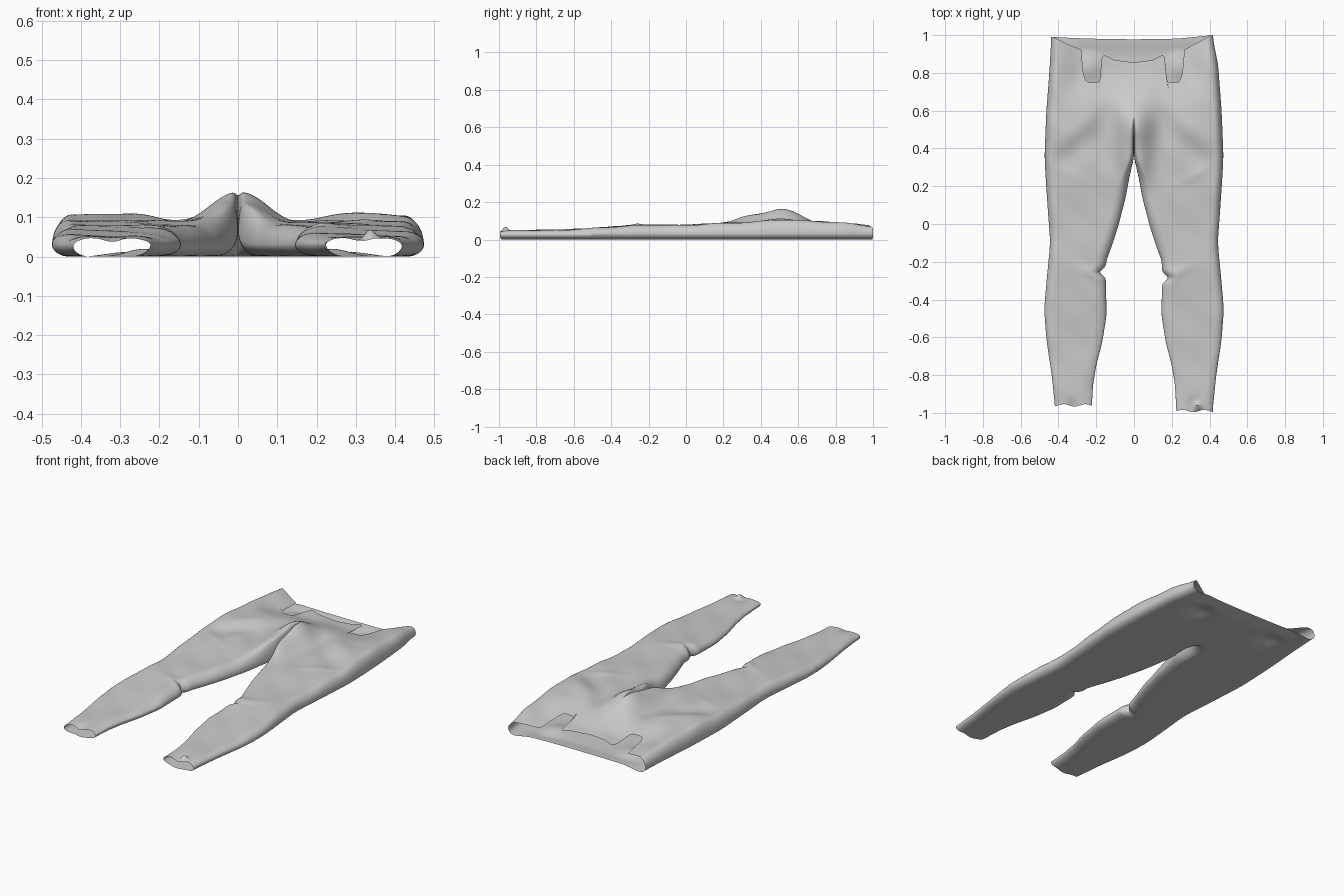
import bpy, bmesh
from math import sin, cos, pi, exp, sqrt

if "Cube" in bpy.data.objects:
    bpy.data.objects.remove(bpy.data.objects["Cube"])

COLS, ROWS = 56, 134
CROTCH = 0.55

# Profile tables: (position along y, value)
OUTER = [(-1, .415), (-.8, .435), (-.62, .463), (-.45, .476), (-.25, .458), (-.1, .443), (.1, .458),
         (.35, .474), (.6, .464), (.8, .448), (1, .437)]
INNER = [(-1, .225), (-.85, .217), (-.75, .2), (-.62, .167), (-.48, .145), (-.35, .148), (-.2, .148),
         (-.1, .112), (0, .08), (.15, .042), (.25, .024), (.35, .0005), (.54, .0005)]
HEIGHT = [(-1, .047), (-.8, .05), (-.55, .056), (-.3, .076), (0, .078), (.3, .092), (.5, .105),
          (.7, .1), (.85, .09), (1, .076)]
# Front waist edge with two slots: (distance from centre, y)
WAIST = [(0, .855), (.1, .868), (.166, .9), (.174, .765), (.185, .75), (.245, .75), (.262, .78),
         (.27, .92), (.35, .955), (.42, .99), (.5, .99)]


def lerp(tab, x):
    if x <= tab[0][0]:
        return tab[0][1]
    for (a, p), (b, q) in zip(tab, tab[1:]):
        if x <= b:
            return p + (q - p) * (x - a) / (b - a)
    return tab[-1][1]


def soft(tab, y, r=.03):
    return sum(lerp(tab, y + d * r) for d in (-1.5, -.75, 0, .75, 1.5)) / 5


def gauss(*v):
    return exp(-sum(a * a for a in v))


def step(a, b, x):
    t = min(1, max(0, (x - a) / (b - a)))
    return t * t * (3 - 2 * t)


def rounded(d, r):
    return 1.0 if d >= r else sqrt(max(0, 1 - (1 - d / r) ** 2))


def cloth_top(s, x, y):
    a = abs(x)
    z = soft(HEIGHT, y)
    z += .058 * gauss(a / .09, (y - .52) / .11)                     # crotch bulge
    z += .03 * gauss((a - .03) / .06, (y - .34) / .13)
    z -= .018 * gauss((a - .15) / .07, (y - .5) / .17)              # valley beside it
    z -= .036 * step(.6, .82, y) * (1 - step(.26, .42, a))          # low front waist
    z += .006 * gauss((y - .54 + .7 * (a - .25)) / .06, (a - .3) / .12)    # thigh folds
    z -= .010 * gauss((y - .42 + .6 * (a - .25)) / .07, (a - .3) / .1)
    z += .004 * gauss((y - .25 - .5 * (a - .3)) / .03, (a - .33) / .1)
    z += .008 * gauss((y + .27 - .4 * (a - .2)) / .03, (a - .22) / .08)    # knee folds
    z += .003 * sin(23 * y + 9 * x) * sin(17 * x + 5 * y)
    z -= .010 * gauss((a - .32) / .03, (y + .97) / .04)             # cuff dent
    if s > 0:
        z += .03 * gauss((x - .335) / .02, (y + .965) / .018)       # cuff curl
    return z


def add_half(bm, s):
    y0 = -.96 if s < 0 else -.99
    knee = -.255 if s < 0 else -.285
    rows = []
    for k in range(ROWS + 1):
        # Rows are uneven below the hip only, so both halves meet exactly at the seam
        y = -.98 + 1.97 * k / ROWS
        if y < 0:
            y *= y0 / -.98
        leg = y < CROTCH
        xi = soft(INNER, y, .015) if leg else 0.0
        xi += .032 * gauss((y - knee) / .022) if y < .2 else 0
        xo = soft(OUTER, y) - (.02 * step(.8, 1, y) if s > 0 else 0)
        open_in = step(.43, .57, y)
        mid_in = .03 + .06 * gauss((y - .48) / .14)
        top_r = .06 - .045 * step(.15, .4, y)
        ring = []
        for side in (0, 1):
            for j in range(COLS + 1):
                c = j if side == 0 else COLS - j
                a = xi + (xo - xi) * (1 - cos(pi * c / COLS)) / 2
                if side and c == COLS:
                    continue
                x = s * a
                yy = y
                # Waist rims: back nearly straight, front cut low with slots
                end = lerp(WAIST, a * .43 / xo if y > .6 else a) if side else .978 + .012 * (a / .43) ** 2
                if s > 0:
                    end += .01 * step(.2, .43, a)
                if y > .62:
                    yy = .62 + (y - .62) * (end - .62) / .37
                yy += .006 * sin(55 * a) * exp(-(y - y0) / .02)     # wavy cuffs
                f_in = 1 - (1 - open_in) * (1 - rounded(a - xi, top_r if side else .06))
                f = min(f_in, rounded(xo - a, .045))
                blend = step(0, .15, a - xi)
                mid = mid_in * (1 - blend) + (.032 if y > -.5 else .026) * blend
                if side:
                    z = mid + (cloth_top(s, x, yy) - mid) * f
                else:
                    low = .02 * gauss((a - .24) / .06, (yy - .83) / .07)
                    low = max(low, .012 * step(.88, .99, yy) * (1 - step(.28, .4, a)))
                    z = mid * (1 - f) + low * f
                ring.append(bm.verts.new((x, yy, max(0, z))))
        rows.append((ring, leg))
    # Skin the rings; only the legs are closed on the inside
    for (r0, leg0), (r1, leg1) in zip(rows, rows[1:]):
        n = len(r0)
        for i in range(n if leg0 and leg1 else n - 1):
            j = (i + 1) % n
            q = (r0[i], r0[j], r1[j], r1[i])
            bm.faces.new(q if s < 0 else q[::-1])


# Trousers lying flat: two halves joined along the centre seam
bm = bmesh.new()
for s in (-1, 1):
    add_half(bm, s)
seam = [v for v in bm.verts if abs(v.co.x) < 1e-6]
bmesh.ops.remove_doubles(bm, verts=seam, dist=.002)
bmesh.ops.recalc_face_normals(bm, faces=bm.faces)
me = bpy.data.meshes.new("trousers")
bm.to_mesh(me)
bm.free()
trousers = bpy.data.objects.new("trousers", me)
bpy.context.collection.objects.link(trousers)
bpy.context.view_layer.objects.active = trousers
trousers.select_set(True)
bpy.ops.object.shade_smooth_by_angle(angle=.9)
